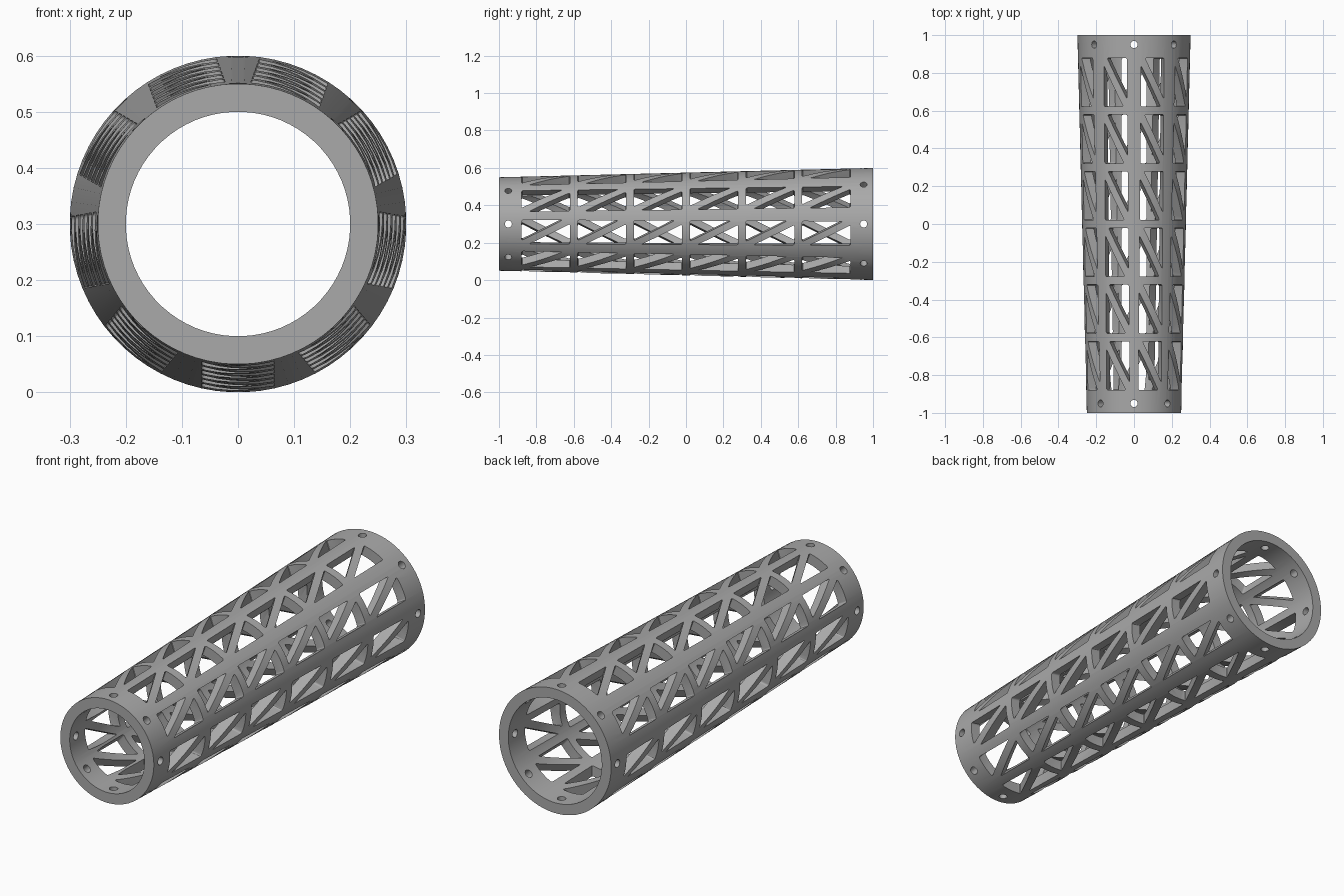
import bpy, bmesh, math
from mathutils import Vector

cube = bpy.data.objects.get("Cube")
if cube:
    bpy.data.objects.remove(cube, do_unlink=True)

AXIS_Z = 0.3                         # height of the tube axis
COLUMNS, BAYS, PITCH = 9, 6, 0.3
HALF_W, HALF_H, STRUT = 0.065, 0.129, 0.018   # window half sizes, half strut width


def material(name, color):
    m = bpy.data.materials.new(name)
    m.use_nodes = True
    m.diffuse_color = color
    m.node_tree.nodes["Principled BSDF"].inputs["Base Color"].default_value = color
    return m


def make_object(name, bm):
    bmesh.ops.recalc_face_normals(bm, faces=bm.faces)
    mesh = bpy.data.meshes.new(name)
    bm.to_mesh(mesh)
    bm.free()
    ob = bpy.data.objects.new(name, mesh)
    bpy.context.collection.objects.link(ob)
    return ob


def prism(bm, outline, angle, y0, r0, r1, rounding=0):
    """Extrude a (tangent, y) outline radially through the wall."""
    out = Vector((math.cos(angle), 0, math.sin(angle)))
    tan = Vector((-math.sin(angle), 0, math.cos(angle)))
    base = Vector((0, y0, AXIS_Z))
    rings = [[bm.verts.new(base + out * r + tan * t + Vector((0, y, 0)))
              for t, y in outline] for r in (r0, r1)]
    n = len(outline)
    bm.faces.new(rings[0])
    bm.faces.new(rings[1][::-1])
    for i in range(n):
        j = (i + 1) % n
        bm.faces.new((rings[0][i], rings[1][i], rings[1][j], rings[0][j]))
    if rounding:
        edges = [bm.edges.get((a, b)) for a, b in zip(*rings)]
        bmesh.ops.bevel(bm, geom=edges, offset=rounding, segments=3,
                        profile=0.5, affect='EDGES')


# Tapered tube, swept from a closed wall profile
SEG = 72
profile = [(0.25, -1), (0.3, 1), (0.25, 1), (0.2, -1)]
bm = bmesh.new()
loops = []
for k in range(SEG):
    a = math.tau * (k + 0.5) / SEG
    loops.append([bm.verts.new((r * math.cos(a), y, AXIS_Z + r * math.sin(a)))
                  for r, y in profile])
for k in range(SEG):
    p, q = loops[k], loops[(k + 1) % SEG]
    for i in range(4):
        j = (i + 1) % 4
        bm.faces.new((p[i], p[j], q[j], q[i]))
tube = make_object("lattice_tube", bm)
tube.data.materials.append(material("grey", (0.40, 0.40, 0.40, 1)))

# Pairs of triangular windows separated by a diagonal strut
cut = bmesh.new()
diag = math.hypot(HALF_W, HALF_H)
dy, dt = STRUT * diag / HALF_W, STRUT * diag / HALF_H
triangle = [(-HALF_W, HALF_H), (-HALF_W, dy - HALF_H), (HALF_W - dt, HALF_H)]
for c in range(COLUMNS):
    angle = -math.pi / 2 + math.tau * c / COLUMNS
    for b in range(BAYS):
        y0 = (b - (BAYS - 1) / 2) * PITCH
        for s in (1, -1):
            prism(cut, [(s * t, s * y) for t, y in triangle], angle, y0,
                  0.195, 0.34, 0.008)

# Bolt holes in both end collars
circle = [(0.019 * math.cos(math.tau * i / 16), 0.019 * math.sin(math.tau * i / 16))
          for i in range(16)]
for k in range(8):
    for y0 in (-0.95, 0.95):
        prism(cut, circle, math.tau * k / 8, y0, 0.17, 0.34)
cutter = make_object("window_cutter", cut)
cutter.hide_render = True

# Cut the wall, then smooth the curved surfaces
mod = tube.modifiers.new("windows", 'BOOLEAN')
mod.operation = 'DIFFERENCE'
mod.solver = 'EXACT'
mod.object = cutter
bpy.ops.object.select_all(action='DESELECT')
tube.select_set(True)
bpy.context.view_layer.objects.active = tube
bpy.ops.object.modifier_apply(modifier=mod.name)
bpy.data.objects.remove(cutter, do_unlink=True)
bpy.ops.object.shade_smooth_by_angle(angle=math.radians(30))
